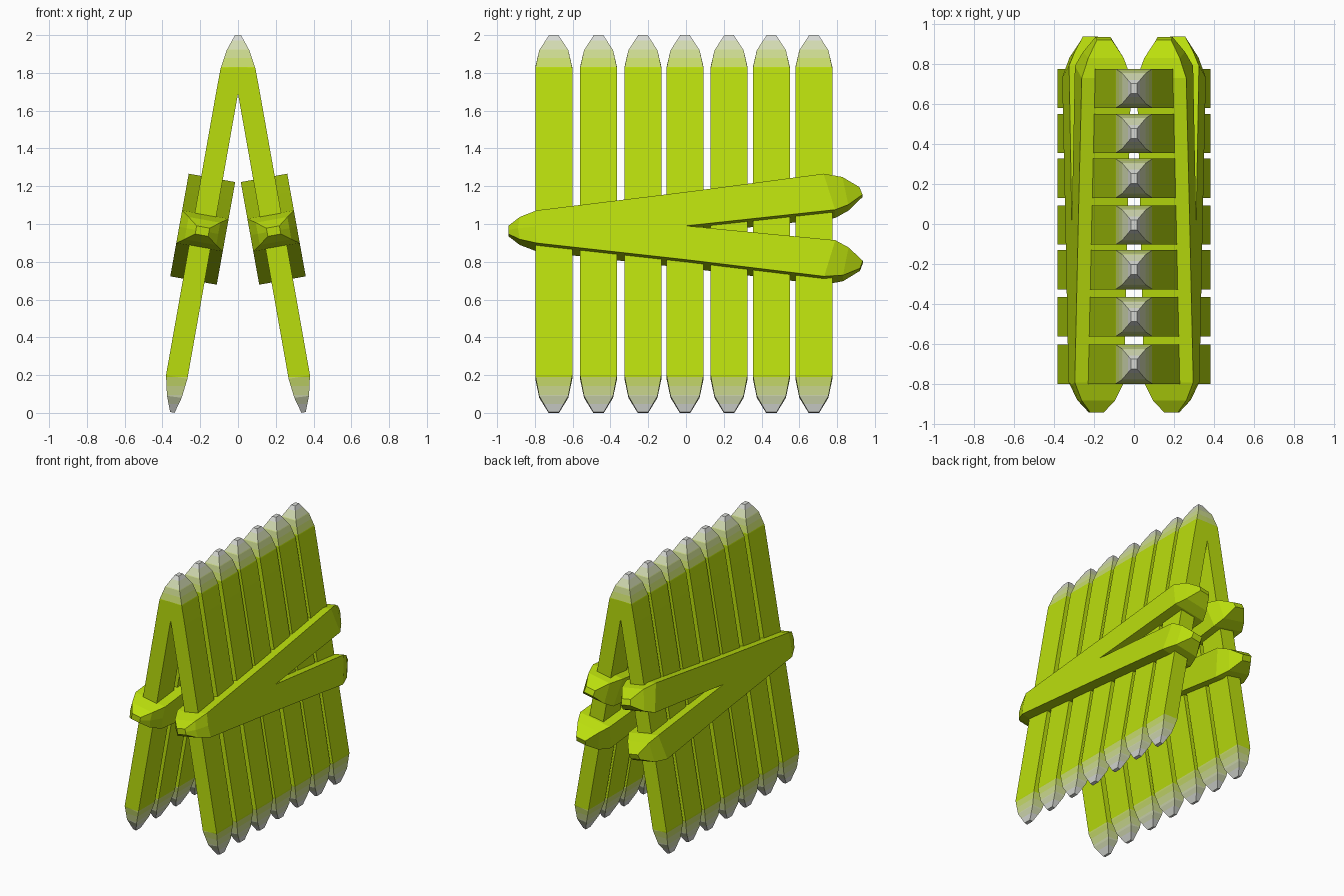
import bpy
import bmesh
import math
from mathutils import Matrix, Vector

cube = bpy.data.objects.get("Cube")
if cube:
    bpy.data.objects.remove(cube, do_unlink=True)


def linear(c):
    return c / 12.92 if c <= 0.04045 else ((c + 0.055) / 1.055) ** 2.4


def make_material(name, srgb):
    mat = bpy.data.materials.new(name)
    mat.use_nodes = True
    color = [linear(c) for c in srgb] + [1]
    mat.diffuse_color = color
    bsdf = next(n for n in mat.node_tree.nodes if n.type == "BSDF_PRINCIPLED")
    bsdf.inputs["Base Color"].default_value = color
    return mat


# Lime body and tip bands that fade to pale grey
LIME = Vector((0.73, 0.87, 0.05))
GREY = Vector((0.85, 0.85, 0.88))
lime = make_material("lime", LIME)
fades = [make_material(name, LIME.lerp(GREY, t)) for name, t in (
    ("faded lime", 0.45), ("pale lime", 0.62), ("greyed lime", 0.78), ("pale grey", 0.94))]


def half_fork_mesh(name, stations):
    """Loft one leg of a forked beam; each station is inner point, outer point, half depth."""
    bm = bmesh.new()
    rings = []
    for (xi, zi), (xo, zo), d in stations:
        rings.append([bm.verts.new(co) for co in
                      ((xi, -d, zi), (xo, -d, zo), (xo, d, zo), (xi, d, zi))])
    for a, b in zip(rings, rings[1:]):
        for i in range(4):
            j = (i + 1) % 4
            quad = (a[i], a[j], b[j], b[i])
            # Leave the seam on the mirror plane open
            if any(abs(v.co.x) > 1e-5 for v in quad):
                bm.faces.new(quad)
    bm.faces.new(rings[0])
    bm.faces.new(rings[-1])
    bmesh.ops.recalc_face_normals(bm, faces=bm.faces)
    mesh = bpy.data.meshes.new(name)
    return bm, mesh


def place(name, mesh, matrix):
    obj = bpy.data.objects.new(name, mesh)
    bpy.context.collection.objects.link(obj)
    obj.matrix_world = matrix
    mod = obj.modifiers.new("other_leg", "MIRROR")
    mod.use_axis[0] = True
    mod.merge_threshold = 0.0005
    return obj


# Upright A-shaped stakes
bm, stake = half_fork_mesh("stake", [
    ((0, 2.0), (0.016, 2.0), 0.025),
    ((0, 1.92), (0.06, 1.92), 0.077),
    ((0, 1.83), (0.092, 1.825), 0.098),
    ((0, 1.69), (0.117, 1.69), 0.098),
    ((0.268, 0.18), (0.381, 0.2), 0.098),
    ((0.298, 0.08), (0.376, 0.09), 0.077),
    ((0.336, 0), (0.359, 0.005), 0.028)])
TIP = 0.19
BAND = TIP / len(fades)
for k in range(len(fades)):
    low = TIP - k * BAND
    for z in (low, 2.02 - low):
        bmesh.ops.bisect_plane(bm, geom=bm.verts[:] + bm.edges[:] + bm.faces[:],
                               plane_co=(0, 0, z), plane_no=(0, 0, 1))
for mat in [lime] + fades:
    stake.materials.append(mat)
for f in bm.faces:
    z = f.calc_center_median().z
    reach = TIP - min(z, 2.02 - z)
    f.material_index = 0 if reach < 0 else min(len(fades), 1 + int(reach / BAND))
bm.to_mesh(stake)
bm.free()
for n, y in enumerate((-0.70, -0.463, -0.228, -0.005, 0.228, 0.452, 0.677)):
    place(f"stake_{n + 1}", stake, Matrix.Translation((0, y, 0)))

# Forked rails lying along the two leaning walls
bm, rail = half_fork_mesh("rail", [
    ((0, -0.94), (0.022, -0.94), 0.035),
    ((0, -0.89), (0.06, -0.88), 0.085),
    ((0, -0.80), (0.088, -0.79), 0.125),
    ((0, 0.0), (0.182, 0.0), 0.125),
    ((0.082, 0.79), (0.276, 0.73), 0.125),
    ((0.115, 0.86), (0.264, 0.83), 0.09),
    ((0.178, 0.935), (0.218, 0.92), 0.038)])
rail.materials.append(lime)
bm.to_mesh(rail)
bm.free()
lean = math.radians(10.2)
for side, name in ((1, "left_rail"), (-1, "right_rail")):
    up = Vector((-side * math.sin(lean), 0, math.cos(lean)))
    out = Vector((math.cos(lean), 0, side * math.sin(lean)))
    frame = Matrix((up, out, (0, 1, 0))).transposed().to_4x4()
    frame.translation = Vector((side * 0.186, 0, 0.976)) - up * 0.008
    place(name, rail, frame @ Matrix.Rotation(0.006, 4, "Y"))
